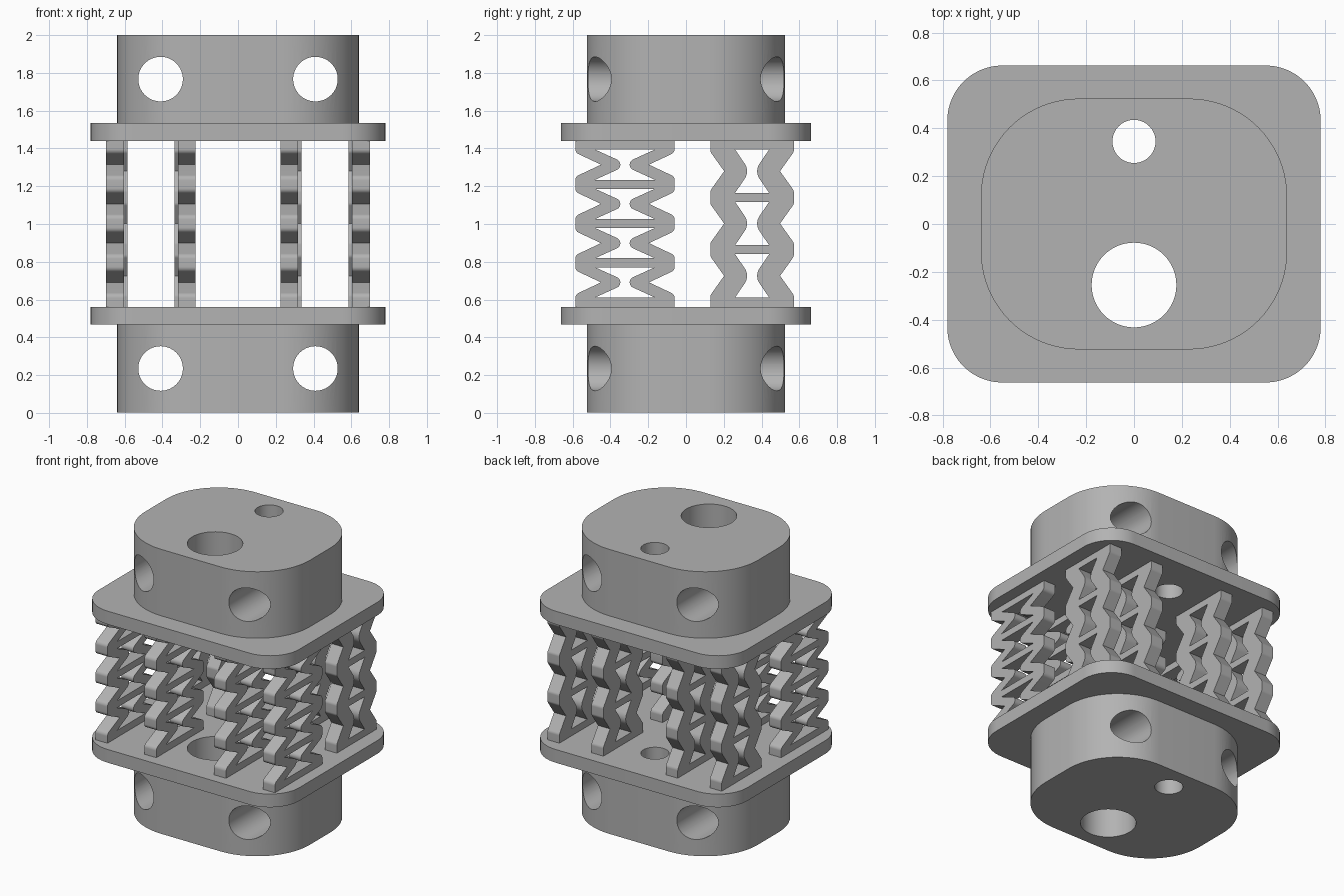
import bpy, bmesh
from math import radians, pi, cos, sin, tan
from mathutils import Vector, Matrix

if "Cube" in bpy.data.objects:
    bpy.data.objects.remove(bpy.data.objects["Cube"])

# Single plain grey
grey = bpy.data.materials.new("grey")
grey.use_nodes = True
colour = (0.45, 0.45, 0.45, 1)
grey.diffuse_color = colour
grey.node_tree.nodes["Principled BSDF"].inputs["Base Color"].default_value = colour


def fillet(corners, steps=8):
    """Round each (x, y, radius) corner of a closed polygon."""
    out = []
    for i, (x, y, r) in enumerate(corners):
        p = Vector((x, y))
        u = (Vector(corners[i - 1][:2]) - p).normalized()
        v = (Vector(corners[(i + 1) % len(corners)][:2]) - p).normalized()
        if r == 0:
            out.append(p)
            continue
        half = u.angle(v) / 2
        start, end = p + u * (r / tan(half)), p + v * (r / tan(half))
        centre = p + (u + v).normalized() * (r / sin(half))
        for k in range(steps + 1):
            d = start.lerp(end, k / steps) - centre
            # even angular spacing along the arc
            a = (k / steps - 0.5) * (pi - 2 * half)
            mid = -(u + v).normalized()
            side = (end - start).normalized()
            out.append(centre + r * (mid * cos(a) + side * sin(a)))
    return out


def rounded_rect(hx, hy, r):
    return fillet([(hx, hy, r), (-hx, hy, r), (-hx, -hy, r), (hx, -hy, r)], 20)


def circle(x, y, r, n=64):
    return [Vector((x + r * cos(2 * pi * k / n), y + r * sin(2 * pi * k / n)))
            for k in range(n)]


def finish(mesh):
    mesh.materials.clear()
    mesh.materials.append(grey)
    mesh.shade_smooth()
    mesh.set_sharp_from_angle(angle=radians(30))


def extrude(name, loops, depth, matrix):
    """Extrude an outline with holes, centred on its plane, into a mesh."""
    curve = bpy.data.curves.new(name, "CURVE")
    curve.dimensions, curve.fill_mode, curve.extrude = "2D", "BOTH", depth / 2
    for loop in loops:
        spline = curve.splines.new("POLY")
        spline.points.add(len(loop) - 1)
        for point, co in zip(spline.points, loop):
            point.co = (co.x, co.y, 0, 1)
        spline.use_cyclic_u = True
    temp = bpy.data.objects.new("temp", curve)
    bpy.context.collection.objects.link(temp)
    graph = bpy.context.evaluated_depsgraph_get()
    mesh = bpy.data.meshes.new_from_object(temp.evaluated_get(graph))
    bpy.data.objects.remove(temp)
    bm = bmesh.new()
    bm.from_mesh(mesh)
    bmesh.ops.remove_doubles(bm, verts=bm.verts, dist=1e-5)
    bmesh.ops.transform(bm, matrix=matrix, verts=bm.verts)
    bmesh.ops.recalc_face_normals(bm, faces=bm.faces)
    bm.to_mesh(mesh)
    bm.free()
    finish(mesh)
    obj = bpy.data.objects.new(name, mesh)
    bpy.context.collection.objects.link(obj)
    return obj


def drill(obj, x, z, r):
    """Bore a round hole through an object from front to back."""
    turn = Matrix.Translation((x, 0, z)) @ Matrix.Rotation(pi / 2, 4, "X")
    cutter = extrude("cutter", [circle(0, 0, r)], 3, turn)
    cutter.hide_render = True
    mod = obj.modifiers.new("bore", "BOOLEAN")
    mod.operation, mod.solver, mod.object = "DIFFERENCE", "EXACT", cutter
    graph = bpy.context.evaluated_depsgraph_get()
    mesh = bpy.data.meshes.new_from_object(obj.evaluated_get(graph))
    obj.modifiers.clear()
    obj.data = mesh
    bpy.data.objects.remove(cutter)
    finish(mesh)


# End blocks and flange plates, with a large and a small hole right through
bores = [circle(0, 0.345, 0.09), circle(0, -0.255, 0.177)]
for level, block_z, plate_z in (("lower", 0.235, 0.515), ("upper", 1.767, 1.487)):
    block = extrude(level + "_block", [rounded_rect(0.64, 0.524, 0.41)] + bores,
                    0.467, Matrix.Translation((0, 0, block_z)))
    for x in (-0.41, 0.41):
        drill(block, x, block_z, 0.118)
    extrude(level + "_plate", [rounded_rect(0.78, 0.662, 0.23)] + bores,
            0.093, Matrix.Translation((0, 0, plate_z)))

BOTTOM, TOP, BAR, THICK = 0.56, 1.442, 0.024, 0.093
FIRST, LAST = 0.587, 1.418


def spring_loops(cells, half_width, notch, hole, apex, side, tip_r):
    """Stack of bow-tie cells: notched outline plus one hole per cell."""
    pitch = (LAST - FIRST) / cells
    edge = [(half_width, BOTTOM, 0)]
    holes = []
    for i in range(cells):
        low, mid, high = (FIRST + pitch * (i + f) for f in (0, 0.5, 1))
        edge += [(half_width, low + side, 0.03), (notch, mid, 0),
                 (half_width, high - side, 0.03)]
        holes.append(fillet([
            (hole, low + BAR, 0), (apex, mid, tip_r), (hole, high - BAR, 0),
            (-hole, high - BAR, 0), (-apex, mid, tip_r), (-hole, low + BAR, 0)]))
    edge.append((half_width, TOP, 0))
    outline = edge + [(-x, z, r) for x, z, r in reversed(edge)]
    return [fillet(outline)] + holes


# Folded springs: four-cell wide ones in front, three-cell narrow ones behind
front = spring_loops(4, 0.263, 0.127, 0.158, -0.018, 0.04, 0.03)
back = spring_loops(3, 0.221, 0.148, 0.09, 0.012, 0.036, 0.07)
to_side = Matrix(((0, 0, 1, 0), (1, 0, 0, 0), (0, 1, 0, 0), (0, 0, 0, 1)))
for row, loops, y, offsets in (("front", front, -0.323, (0.271, 0.651)),
                               ("back", back, 0.35, (0.289, 0.631))):
    for place, offset in zip(("inner", "outer"), offsets):
        for hand, sign in (("left", 1), ("right", -1)):
            extrude(f"{row}_{place}_spring_{hand}", loops, THICK,
                    Matrix.Translation((sign * offset, y, 0)) @ to_side)
